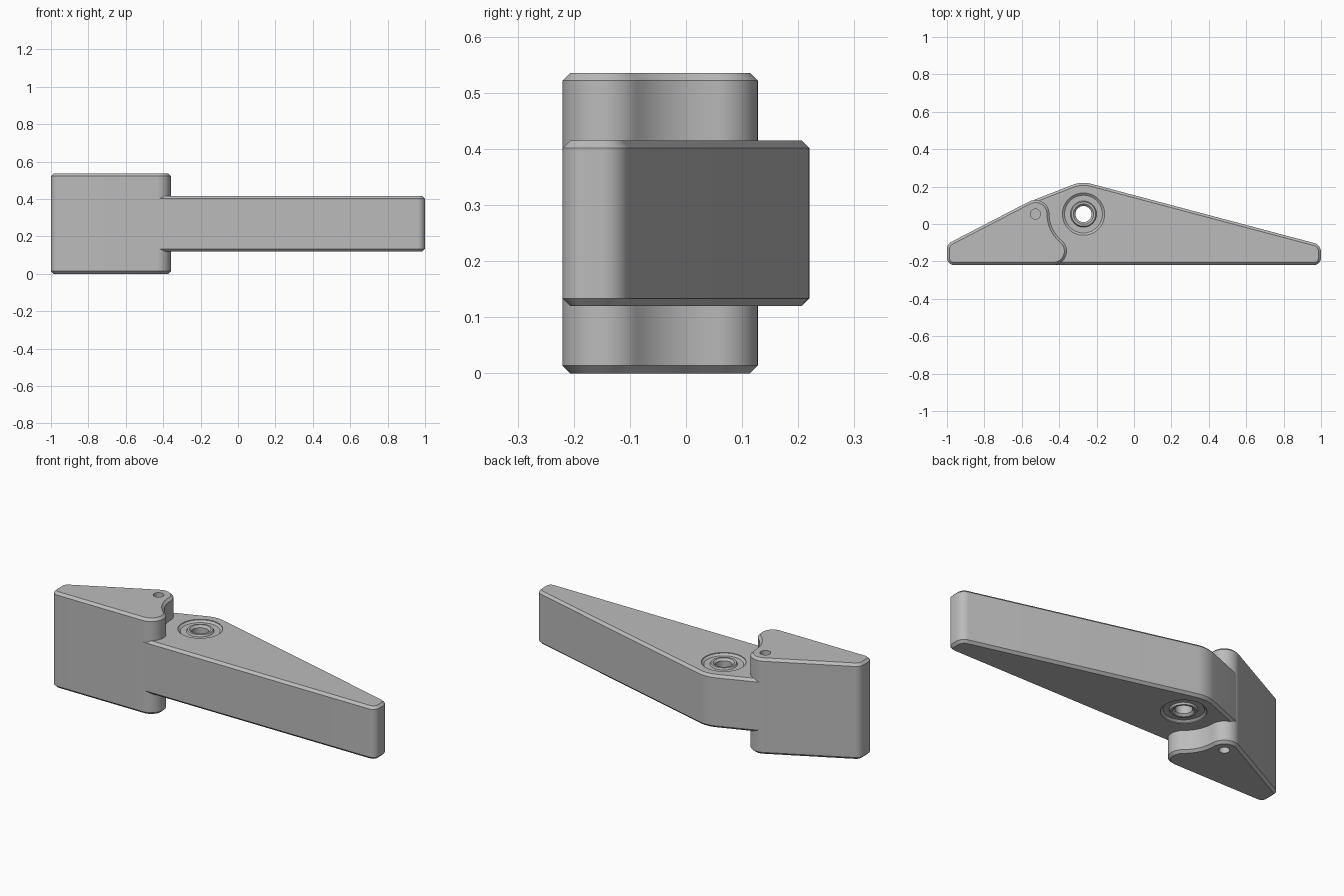
import bpy, bmesh
from math import sin, cos, radians, pi

if "Cube" in bpy.data.objects:
    bpy.data.objects.remove(bpy.data.objects["Cube"])

grey = bpy.data.materials.new("satin grey")
grey.use_nodes = True
grey.diffuse_color = (0.5, 0.5, 0.5, 1)
grey.node_tree.nodes["Principled BSDF"].inputs["Base Color"].default_value = (0.5, 0.5, 0.5, 1)

PIVOT = (-0.27, 0.053)
PIN = (-0.527, 0.053)
HEAD_H, ARM_LOW, ARM_HIGH = 0.535, 0.12, 0.415


def arc(centre, r, start, end):
    n = max(2, round(abs(end - start) / 6))
    angles = [radians(start + (end - start) * i / n) for i in range(n + 1)]
    return [(centre[0] + r * cos(a), centre[1] + r * sin(a)) for a in angles]


def finish(name, bm):
    bmesh.ops.recalc_face_normals(bm, faces=bm.faces[:])
    mesh = bpy.data.meshes.new(name)
    bm.to_mesh(mesh)
    bm.free()
    mesh.materials.append(grey)
    obj = bpy.data.objects.new(name, mesh)
    bpy.context.collection.objects.link(obj)
    return obj


def prism(name, outline, low, high, chamfer=0.0):
    """Upright solid from an outline, with chamfered rims."""
    bm = bmesh.new()
    base = bm.faces.new([bm.verts.new((x, y, low)) for x, y in outline])
    top = bmesh.ops.extrude_face_region(bm, geom=[base])["geom"]
    for v in top:
        if isinstance(v, bmesh.types.BMVert):
            v.co.z = high
    bmesh.ops.recalc_face_normals(bm, faces=bm.faces[:])
    if chamfer:
        rims = [e for e in bm.edges if e.verts[0].co.z == e.verts[1].co.z]
        bmesh.ops.bevel(bm, geom=rims, offset=chamfer, segments=1,
                        affect='EDGES', clamp_overlap=False)
    return finish(name, bm)


def lathe(name, profile, centre, z):
    """Ring from a closed (radius, height) profile."""
    bm = bmesh.new()
    n = 64
    rings = [[bm.verts.new((centre[0] + r * cos(2 * pi * i / n),
                            centre[1] + r * sin(2 * pi * i / n), z + h))
              for i in range(n)] for r, h in profile]
    for a, b in zip(rings, rings[1:] + rings[:1]):
        for i in range(n):
            j = (i + 1) % n
            bm.faces.new((a[i], a[j], b[j], b[i]))
    return finish(name, bm)


def cut(obj, centre, r, low, high):
    """Round hole between two heights."""
    cutter = prism("hole_cutter", arc(centre, r, 0, 354), low, high)
    mod = obj.modifiers.new("hole", 'BOOLEAN')
    mod.operation, mod.object, mod.solver = 'DIFFERENCE', cutter, 'EXACT'
    bpy.context.view_layer.objects.active = obj
    bpy.ops.object.modifier_apply(modifier=mod.name)
    bpy.data.objects.remove(cutter)


# Hinge head: wedge with a round knob and a hollow that follows the pivot
head = prism("hinge_head",
             arc((-0.96, -0.18), 0.04, 180, 270)
             + arc((-0.434, -0.145), 0.075, -90, 50.4)
             + arc(PIVOT, 0.182, 230.4, 180)[1:-1]
             + arc(PIN, 0.075, 0, 117.5)
             + arc((-0.955, -0.135), 0.045, 117.5, 180),
             0, HEAD_H, 0.0135)

# Blind pin holes in both ends of the head
for low, high in ((-0.1, 0.06), (HEAD_H - 0.06, HEAD_H + 0.1)):
    cut(head, PIN, 0.027, low, high)

# Lever arm: long taper that ends inside the head
lever = prism("lever_arm",
              [(-0.43, -0.22)]
              + arc((0.96, -0.18), 0.04, -90, 0)
              + arc((0.95, -0.15), 0.05, 0, 75)
              + arc(PIVOT, 0.167, 75, 110.7)
              + [(-0.55, 0.123)],
              ARM_LOW, ARM_HIGH, 0.0135)
cut(lever, PIVOT, 0.113, 0, 1)

# Pivot bushing: recessed groove, raised lip and countersunk bore
half = (ARM_HIGH - ARM_LOW) / 2
upper = [(0.114, half - 0.003), (0.101, half - 0.013), (0.07, half - 0.013),
         (0.065, half - 0.003), (0.054, half - 0.003), (0.043, half - 0.014)]
bushing = lathe("pivot_bushing", upper + [(r, -h) for r, h in reversed(upper)],
                PIVOT, (ARM_LOW + ARM_HIGH) / 2)

# Smooth curved walls, keep chamfers crisp
bpy.ops.object.select_all(action='DESELECT')
for obj in (head, lever, bushing):
    obj.select_set(True)
bpy.context.view_layer.objects.active = head
bpy.ops.object.shade_smooth_by_angle(angle=radians(30))
